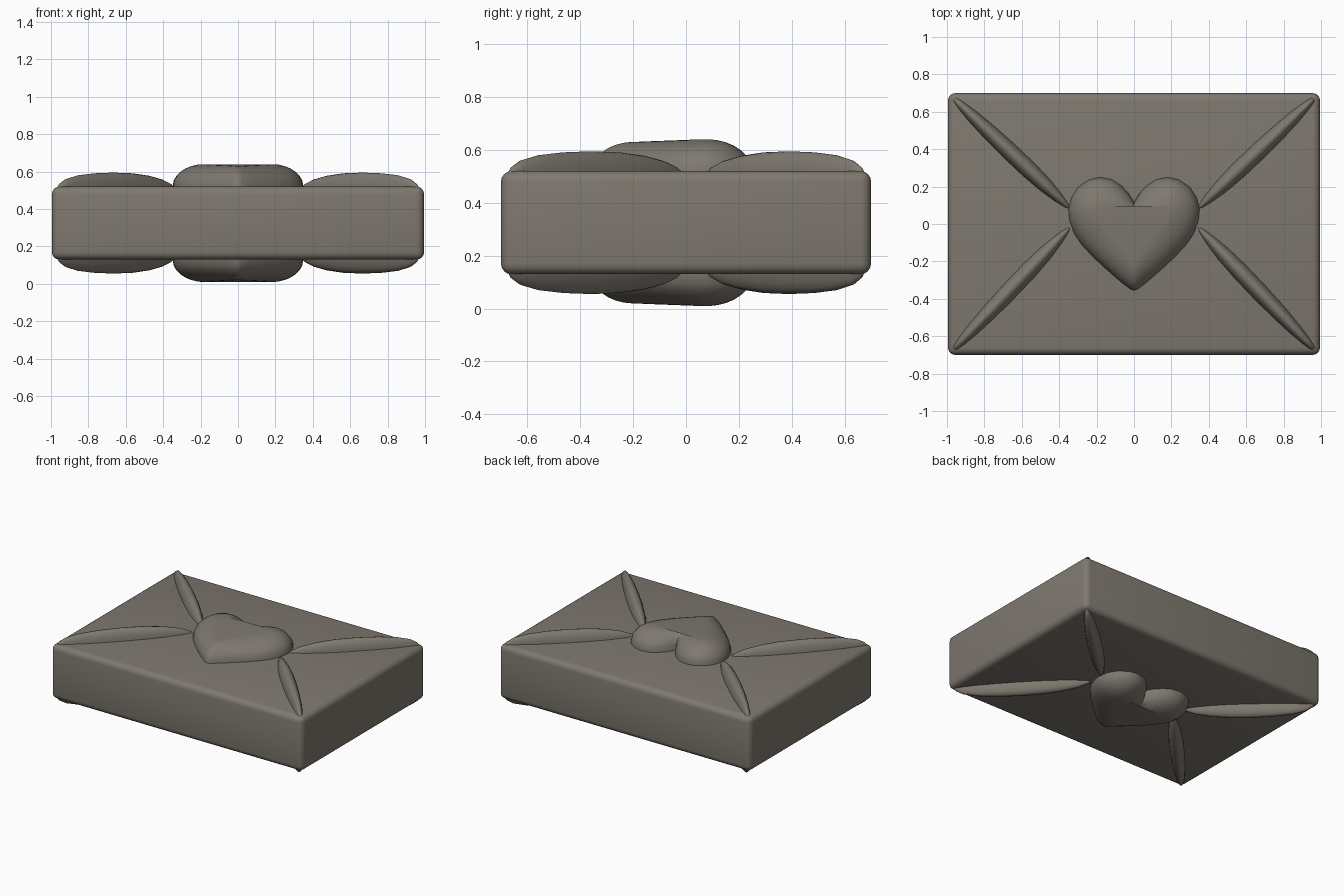
import bpy, bmesh, math
from mathutils import Vector

if "Cube" in bpy.data.objects:
    bpy.data.objects.remove(bpy.data.objects["Cube"])

MID, TOP = 0.325, 0.52   # mid height and upper face of the envelope

mat = bpy.data.materials.new("warm grey")
mat.diffuse_color = (0.21, 0.19, 0.16, 1)
mat.use_nodes = True
mat.node_tree.nodes["Principled BSDF"].inputs["Base Color"].default_value = mat.diffuse_color


def finish(name, bm, angle):
    bmesh.ops.recalc_face_normals(bm, faces=bm.faces[:])
    me = bpy.data.meshes.new(name)
    bm.to_mesh(me)
    bm.free()
    ob = bpy.data.objects.new(name, me)
    bpy.context.collection.objects.link(ob)
    me.materials.append(mat)
    bpy.ops.object.select_all(action='DESELECT')
    bpy.context.view_layer.objects.active = ob
    ob.select_set(True)
    bpy.ops.object.shade_smooth_by_angle(angle=math.radians(angle))
    return ob


def loft(bm, rings, closed):
    # join rings of equal length with quads
    rows = [[bm.verts.new(p) for p in r] for r in rings]
    n = len(rows[0])
    for a, b in zip(rows, rows[1:]):
        for i in range(n if closed else n - 1):
            j = (i + 1) % n
            bm.faces.new((a[i], a[j], b[j], b[i]))
    return rows


# envelope body: soft-edged slab
bm = bmesh.new()
bmesh.ops.create_cube(bm, size=1)
for v in bm.verts:
    v.co = (v.co.x * 1.99, v.co.y * 1.40, MID + v.co.z * 2 * (TOP - MID))
bmesh.ops.bevel(bm, geom=bm.edges[:], offset=0.04, segments=4, profile=0.5,
                affect='EDGES', clamp_overlap=True)
finish("envelope_body", bm, 50)

# fold ridges: lens-shaped ribs from each corner to the heart, both faces
# (position along rib, height above face, half width)
RIB = [(0, -0.025, .012), (.03, .015, .018), (.08, .04, .026), (.18, .06, .036),
       (.32, .071, .044), (.48, .075, .048), (.64, .071, .048), (.78, .058, .042),
       (.89, .038, .03), (.96, .015, .018), (1, -0.01, .006)]


def ridge(name, sx, sy, sz):
    a = Vector((0.972 * sx, 0.68 * sy))
    b = Vector((0.335 * sx, 0.075 if sy > 0 else -0.01))
    d = b - a
    side = Vector((-d.y, d.x)).normalized()
    rings = []
    for t, h, w in RIB:
        c = a + d * t
        ring = []
        for k in range(11):
            ang = math.pi * k / 10
            p = c + side * (w * math.cos(ang))
            z = -0.04 + (h + 0.04) * math.sin(ang) ** 0.85 if 0 < k < 10 else -0.04
            ring.append((p.x, p.y, MID + sz * (TOP - MID + z)))
        rings.append(ring)
    bm = bmesh.new()
    rows = loft(bm, rings, True)
    bm.faces.new(rows[0])
    bm.faces.new(rows[-1])
    finish(name, bm, 60)


for sx, xn in ((1, "right"), (-1, "left")):
    for sy, yn in ((1, "back"), (-1, "front")):
        for sz, zn in ((1, "upper"), (-1, "lower")):
            ridge(f"{zn}_{yn}_{xn}_fold", sx, sy, sz)

# puffy heart seal: outline rings drawn in towards a V-shaped spine
HALF = [(0, .115), (.03, .165), (.07, .207), (.12, .238), (.18, .25), (.24, .237),
        (.30, .196), (.335, .14), (.35, .08), (.345, .02), (.32, -.05), (.28, -.11),
        (.22, -.175), (.15, -.24), (.07, -.31), (.02, -.348), (0, -.355)]
LOBE = Vector((.18, .08))


def spine(i):
    if i < 4:
        return Vector((0, 0)).lerp(LOBE, i / 4)
    if i <= 9:
        return LOBE
    return LOBE.lerp(Vector((0, -.2)), (i - 9) / 7)


def heart(name, sz):
    rings = []
    for f in (-1, 0, .04, .12, .24, .4, .58, .76, .9):
        half = []
        for i, p in enumerate(HALF):
            g = max(f, 0)
            q = Vector(p).lerp(spine(i), g)
            crest = 0.12 - 0.012 * max(0, 1 - i / 3) - 0.010 * max(0, (i - 10) / 6)
            h = crest * math.sqrt(1 - (1 - g) ** 2) if f >= 0 else -0.03
            half.append((q.x, q.y, MID + sz * (TOP - MID + h)))
        rings.append(half + [(-x, y, z) for x, y, z in half[-2:0:-1]])
    bm = bmesh.new()
    rows = loft(bm, rings, True)
    # cap: left-to-right strips across the crown
    r, n = rows[-1], len(HALF)
    left = [r[0]] + [r[-i] for i in range(1, n - 1)] + [r[n - 1]]
    for i in range(n - 1):
        bm.faces.new(list(dict.fromkeys((r[i], r[i + 1], left[i + 1], left[i]))))
    finish(name, bm, 60)


heart("upper_heart_seal", 1)
heart("lower_heart_seal", -1)
